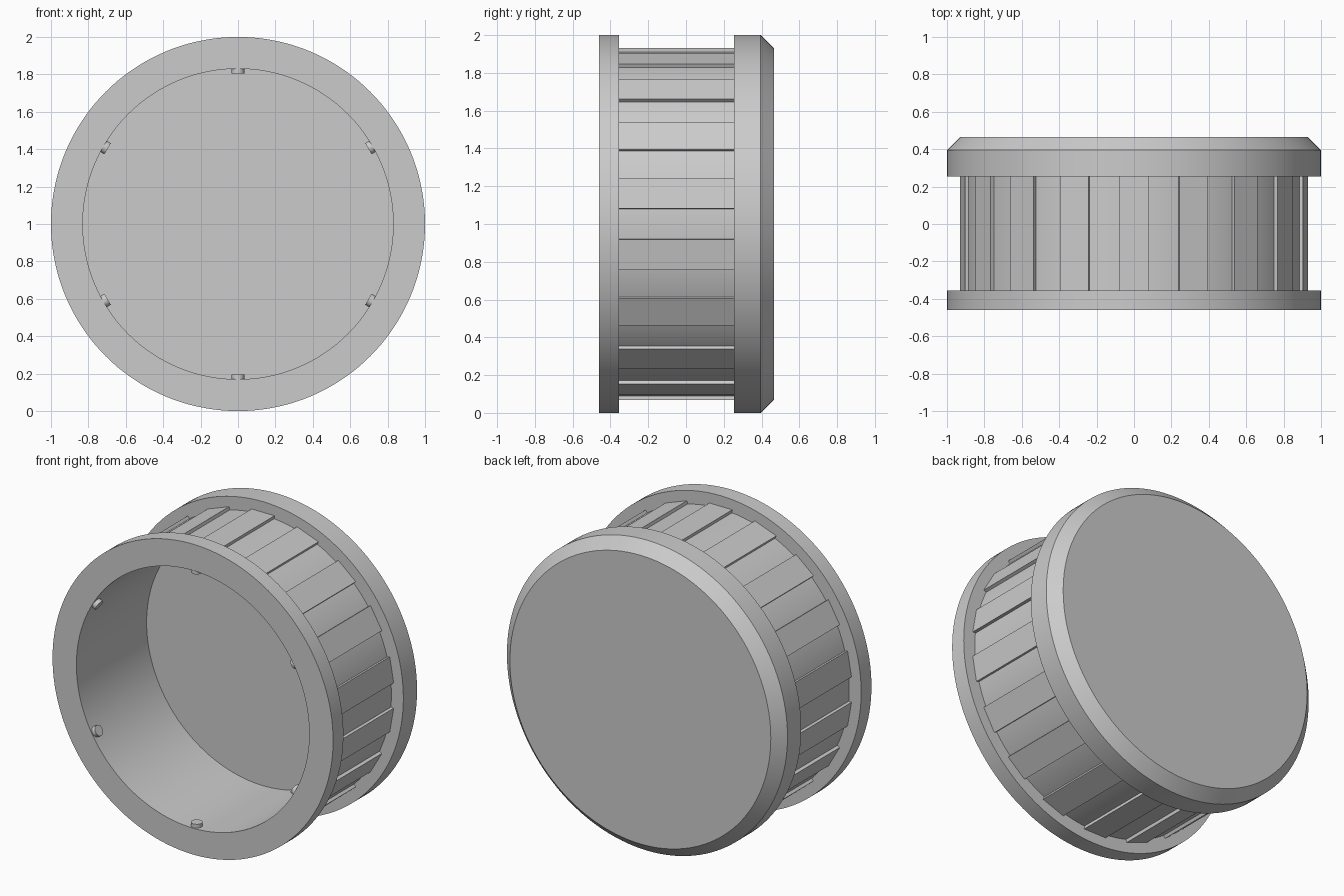
import bpy, bmesh, math
from mathutils import Matrix, Vector

if "Cube" in bpy.data.objects:
    bpy.data.objects.remove(bpy.data.objects["Cube"], do_unlink=True)

grey = bpy.data.materials.new("plain_grey")
grey.use_nodes = True
grey.diffuse_color = (0.6, 0.6, 0.6, 1)
grey.node_tree.nodes["Principled BSDF"].inputs["Base Color"].default_value = (0.6, 0.6, 0.6, 1)

CENTRE = Vector((0, 0, 1))


def finish(bm, name, smooth=True):
    bmesh.ops.recalc_face_normals(bm, faces=bm.faces)
    mesh = bpy.data.meshes.new(name)
    bm.to_mesh(mesh)
    bm.free()
    mesh.materials.append(grey)
    obj = bpy.data.objects.new(name, mesh)
    bpy.context.collection.objects.link(obj)
    if smooth:
        bpy.ops.object.select_all(action='DESELECT')
        obj.select_set(True)
        bpy.context.view_layer.objects.active = obj
        bpy.ops.object.shade_smooth_by_angle(angle=math.radians(25))
    return obj


def around(angle):
    """Turn about the model's axis, measured from the top."""
    return Matrix.Translation(CENTRE) @ Matrix.Rotation(angle, 4, 'Y')


# Body: front rim, drum, chamfered back cap and open cavity, as (radius, y)
profile = [(0, 0.255), (0.83, 0.255), (0.83, -0.46), (1, -0.46), (1, -0.355),
           (0.915, -0.355), (0.915, 0.255), (1, 0.255), (1, 0.395),
           (0.93, 0.465), (0, 0.465)]
bm = bmesh.new()
verts = [bm.verts.new((0, y, 1 + r)) for r, y in profile]
edges = [bm.edges.new(pair) for pair in zip(verts, verts[1:])]
bmesh.ops.spin(bm, geom=verts + edges, cent=CENTRE, axis=(0, 1, 0),
               angle=math.tau, steps=144, use_merge=True)
bmesh.ops.remove_doubles(bm, verts=bm.verts, dist=1e-4)
finish(bm, "cap_body")

# Flat grip ribs around the drum
RIBS = 18
half = math.radians(5)
bm = bmesh.new()
for i in range(RIBS):
    section = [(r * math.sin(a), -0.357, r * math.cos(a))
               for r, a in ((0.9, -half), (0.935, -half), (0.935, half), (0.9, half))]
    turn = around(math.tau * i / RIBS)
    base = bm.faces.new([bm.verts.new(turn @ Vector(p)) for p in section])
    grown = bmesh.ops.extrude_face_region(bm, geom=[base])["geom"]
    bmesh.ops.translate(bm, vec=(0, 0.614, 0),
                        verts=[v for v in grown if isinstance(v, bmesh.types.BMVert)])
    if not base.is_valid:
        continue
finish(bm, "grip_ribs", smooth=False)

# Small round pegs just inside the mouth
PEGS = 6
bm = bmesh.new()
for i in range(PEGS):
    place = around(math.tau * i / PEGS) @ Matrix.Translation((0, -0.42, 0.835))
    bmesh.ops.create_cone(bm, cap_ends=True, segments=24, radius1=0.034,
                          radius2=0.034, depth=0.06, matrix=place)
finish(bm, "inner_pegs")
